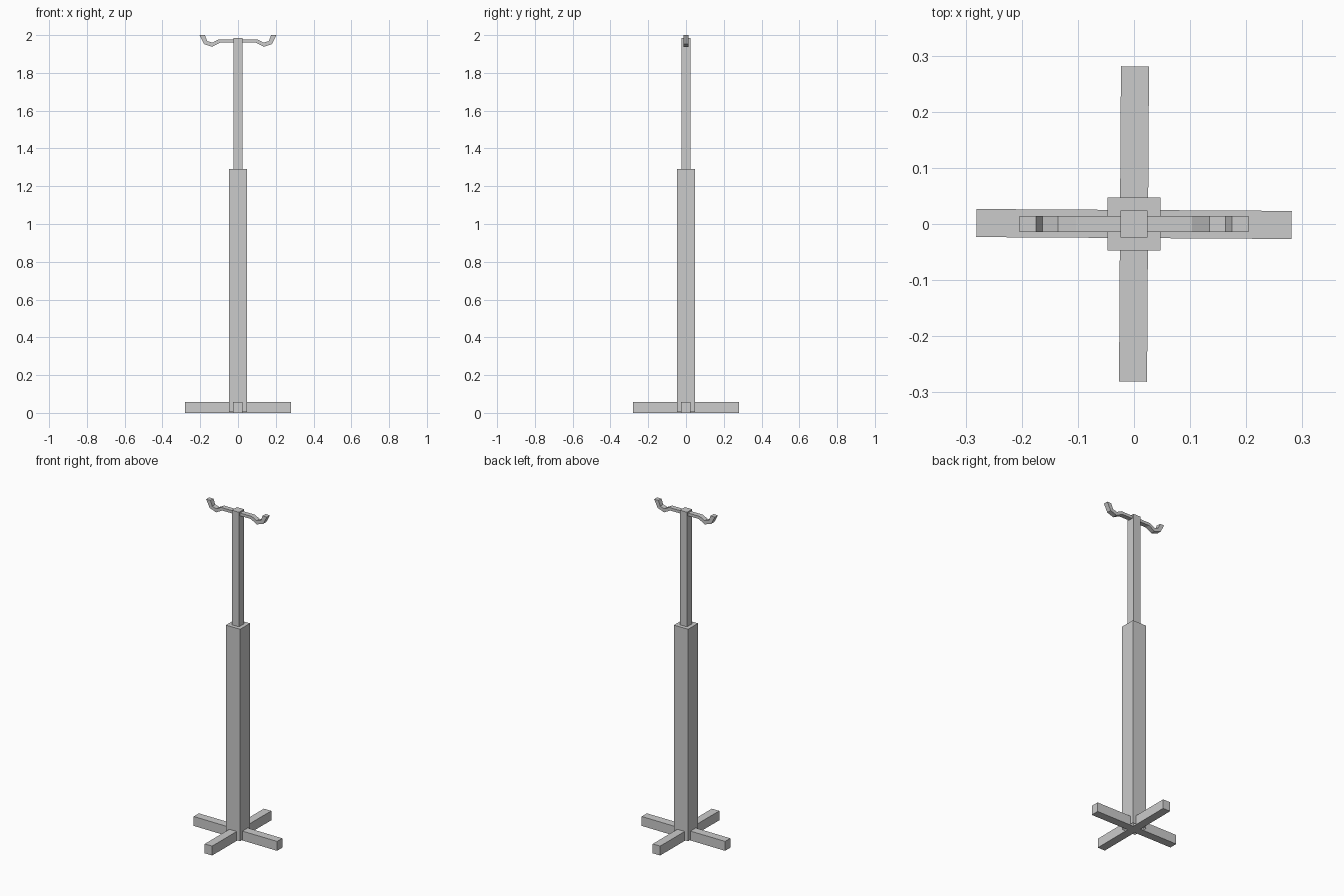
import bpy, bmesh, math
from mathutils import Matrix

if "Cube" in bpy.data.objects:
    bpy.data.objects.remove(bpy.data.objects["Cube"])


def prism(name, pts, lift):
    """Flat outline extruded along a vector."""
    bm = bmesh.new()
    face = bm.faces.new([bm.verts.new(p) for p in pts])
    ext = bmesh.ops.extrude_face_region(bm, geom=[face], use_keep_orig=True)
    bmesh.ops.translate(bm, vec=lift, verts=[v for v in ext["geom"] if isinstance(v, bmesh.types.BMVert)])
    bmesh.ops.recalc_face_normals(bm, faces=bm.faces)
    return finish(name, bm)


def finish(name, bm):
    mesh = bpy.data.meshes.new(name)
    bm.to_mesh(mesh)
    bm.free()
    ob = bpy.data.objects.new(name, mesh)
    bpy.context.collection.objects.link(ob)
    return ob


def post(name, half, z0, z1, open_bottom=False):
    """Square upright, optionally open underneath."""
    bm = bmesh.new()
    bmesh.ops.create_cube(bm, size=1, matrix=Matrix.Translation((0, 0, (z0 + z1) / 2))
                          @ Matrix.Diagonal((2 * half, 2 * half, z1 - z0, 1)))
    if open_bottom:
        bm.normal_update()
        bmesh.ops.delete(bm, geom=[f for f in bm.faces if f.normal.z < -0.9], context="FACES_ONLY")
    return finish(name, bm)


# Uprights
post("lower_post", 0.0475, 0.004, 1.29, open_bottom=True)
post("upper_post", 0.0245, 1.29, 1.985)

# Crossed feet, slightly turned
for i, name in enumerate(("foot_beam_x", "foot_beam_y")):
    h, w = 0.281, 0.025
    foot = prism(name, [(-h, -w, 0), (h, -w, 0), (h, w, 0), (-h, w, 0)], (0, 0, 0.057))
    foot.rotation_euler.z = math.radians(90 * i - 0.35)

# Double hook: one half outline, mirrored
half = [(0.095, 1.96), (0.137, 1.938), (0.18, 1.953), (0.204, 2.0),
        (0.175, 2.0), (0.163, 1.968), (0.135, 1.96), (0.103, 1.977)]
outline = half + [(-x, z) for x, z in reversed(half)]
prism("double_hook", [(x, -0.0145, z) for x, z in outline], (0, 0.029, 0))
